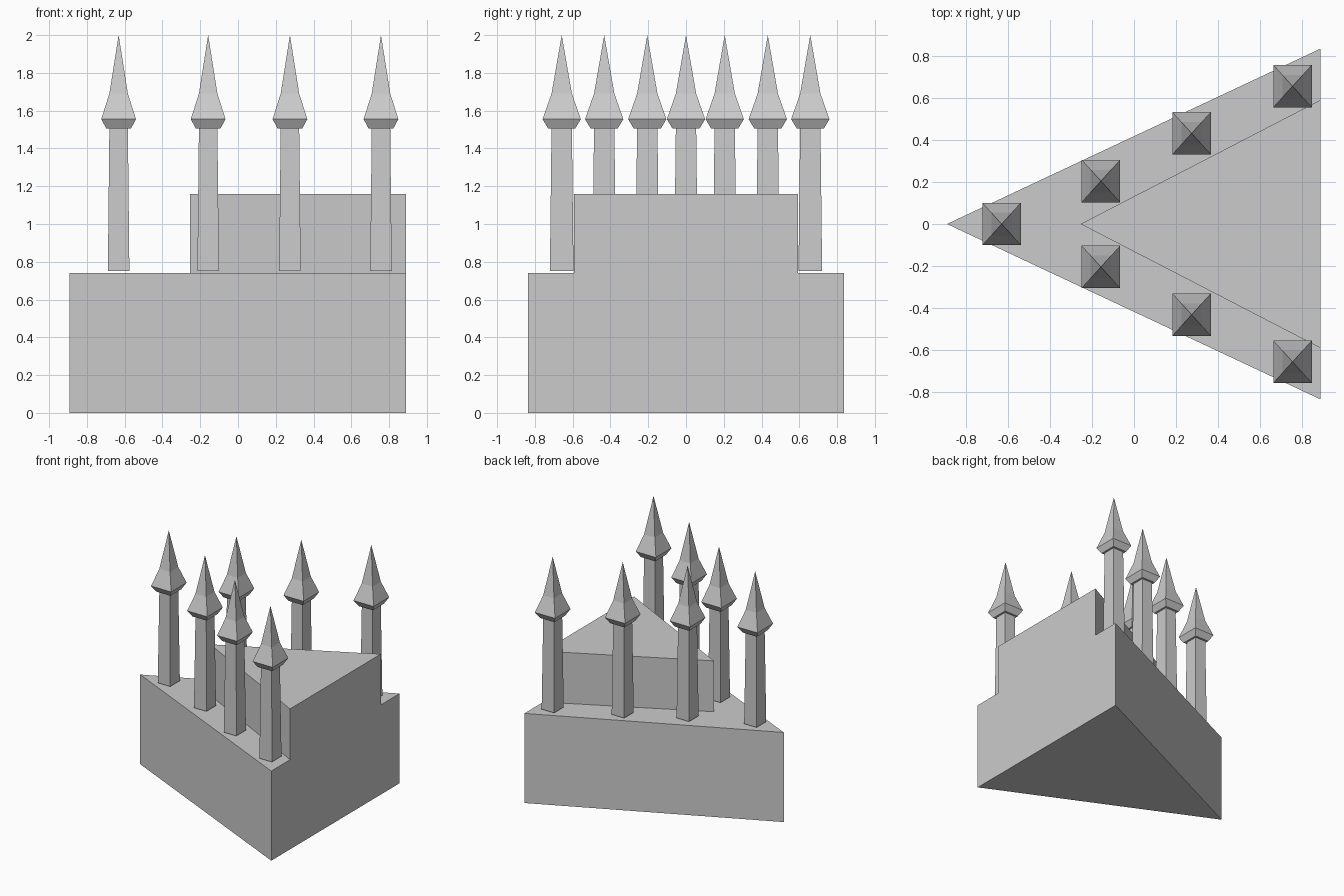
import bpy
import bmesh

cube = bpy.data.objects.get("Cube")
if cube:
    bpy.data.objects.remove(cube, do_unlink=True)

# Single stone colour
stone = bpy.data.materials.new("stone_grey")
stone.use_nodes = True
colour = (0.6, 0.6, 0.6, 1)
stone.diffuse_color = colour
stone.node_tree.nodes["Principled BSDF"].inputs["Base Color"].default_value = colour


def loft(name, rings, location=(0, 0, 0)):
    """Closed solid through rings of points; a one-point ring makes a tip."""
    bm = bmesh.new()
    loops = [[bm.verts.new(p) for p in ring] for ring in rings]
    bm.faces.new(loops[0])
    if len(loops[-1]) > 1:
        bm.faces.new(loops[-1])
    for low, high in zip(loops, loops[1:]):
        n = len(low)
        for i in range(n):
            j = (i + 1) % n
            if len(high) == 1:
                bm.faces.new((low[i], low[j], high[0]))
            else:
                bm.faces.new((low[i], low[j], high[j], high[i]))
    bmesh.ops.recalc_face_normals(bm, faces=bm.faces)
    mesh = bpy.data.meshes.new(name)
    bm.to_mesh(mesh)
    bm.free()
    mesh.materials.append(stone)
    obj = bpy.data.objects.new(name, mesh)
    obj.location = location
    bpy.context.collection.objects.link(obj)
    return obj


def wedge(name, tip, back, half, bottom, top):
    """Triangular block pointing toward -x."""
    return loft(name, [[(tip, 0, z), (back, -half, z), (back, half, z)]
                       for z in (bottom, top)])


def square(half, z):
    """Rectangular ring, slightly deeper in y than in x."""
    d = half * 1.1
    return [(-half, -d, z), (half, -d, z), (half, d, z), (-half, d, z)]


# Stepped triangular body
wedge("lower_block", -0.893, 0.89, 0.837, 0, 0.74)
wedge("upper_block", -0.255, 0.89, 0.592, 0.74, 1.16)


# Pillar with a flared, pointed cap
def pillar(name, x, y):
    loft(name + "_shaft", [square(0.057, 0.75), square(0.049, 1.505)], (x, y, 0))
    loft(name + "_cap", [square(0.065, 1.505), square(0.092, 1.555),
                         square(0.049, 1.69), [(0, 0, 2.0)]], (x, y, 0))


# One pillar at the tip, then matching pairs along both sides
pillar("tip_pillar", -0.632, 0)
for row, (x, y) in enumerate([(-0.158, 0.205), (0.275, 0.433), (0.757, 0.658)], 1):
    for side, sign in (("left", 1), ("right", -1)):
        pillar(f"{side}_pillar_{row}", x, sign * y)
